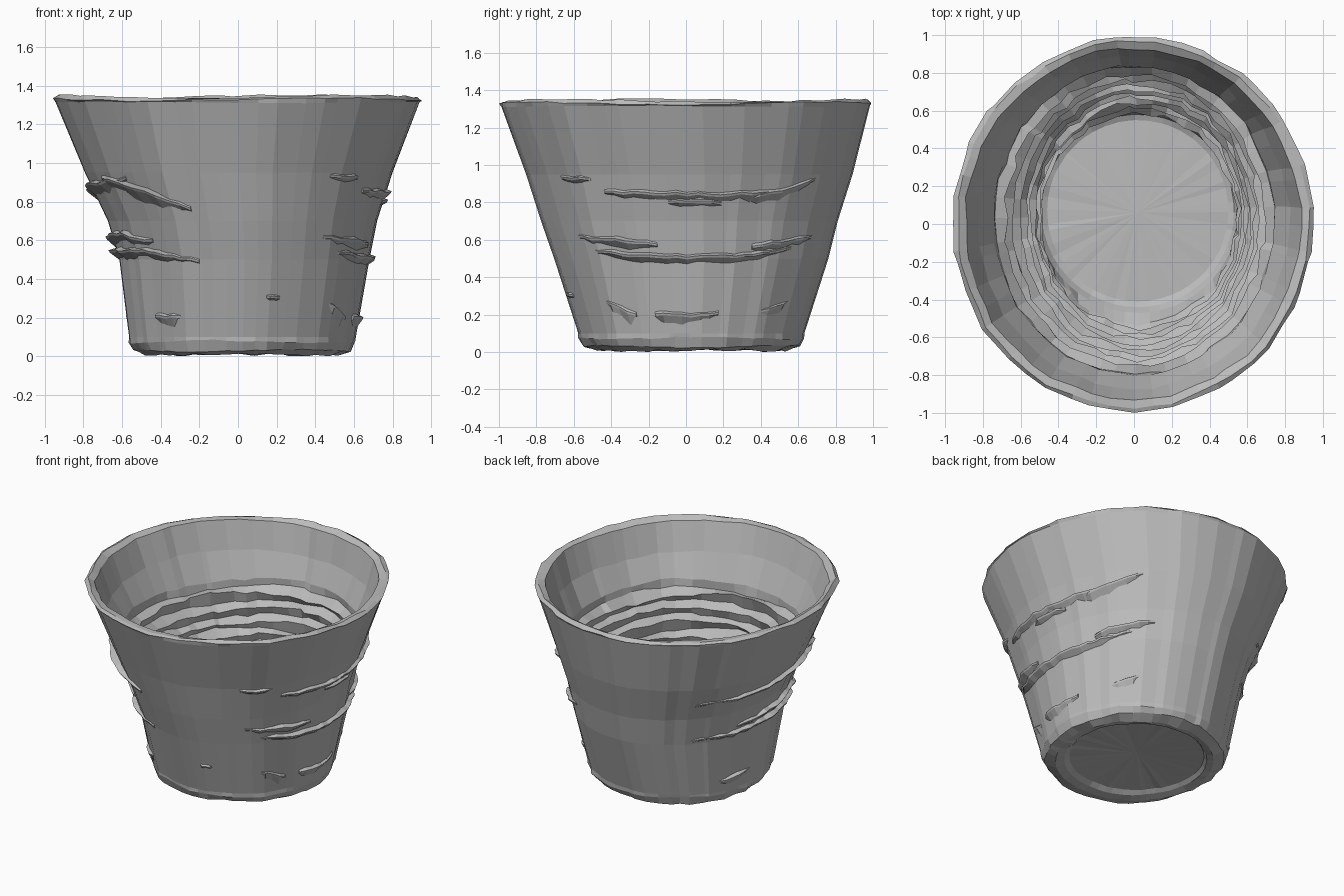
import bpy, bmesh, math, random

random.seed(7)
if "Cube" in bpy.data.objects:
    bpy.data.objects.remove(bpy.data.objects["Cube"], do_unlink=True)

grey = bpy.data.materials.new("plain grey")
grey.use_nodes = True
COLOUR = (0.5, 0.5, 0.5, 1)
grey.diffuse_color = COLOUR
grey.node_tree.nodes["Principled BSDF"].inputs["Base Color"].default_value = COLOUR

# Outer wall profile: height, centre x, half width x, centre y, half width y
WALL = [(0.0, 0.02, 0.55, 0.03, 0.56), (0.09, 0.02, 0.59, 0.03, 0.60),
        (0.5, 0.03, 0.65, 0.03, 0.73), (0.7, 0.02, 0.70, 0.02, 0.79),
        (0.95, 0.0, 0.80, 0.02, 0.87), (1.32, -0.005, 0.95, 0.0, 0.985)]


def wall_point(angle, z, offset=0.0):
    """Point on the outer wall, moved outwards by offset."""
    for low, high in zip(WALL, WALL[1:]):
        if z <= high[0] or high is WALL[-1]:
            t = (z - low[0]) / (high[0] - low[0])
            cx, rx, cy, ry = [a + (b - a) * t for a, b in zip(low[1:], high[1:])]
            return (cx + (rx + offset) * math.cos(angle),
                    cy + (ry + offset) * math.sin(angle), z)


def finish(name, bm):
    bmesh.ops.recalc_face_normals(bm, faces=bm.faces)
    mesh = bpy.data.meshes.new(name)
    bm.to_mesh(mesh)
    bm.free()
    mesh.materials.append(grey)
    obj = bpy.data.objects.new(name, mesh)
    bpy.context.collection.objects.link(obj)
    return obj


def bridge(bm, a, b, closed=True):
    n = len(a)
    for i in range(n if closed else n - 1):
        j = (i + 1) % n
        bm.faces.new((a[i], a[j], b[j], b[i]))


# Cup body: one thin-walled shell with uneven facets
SIDES = 52
step = math.tau / SIDES
angles = [(i + random.uniform(-0.35, 0.35)) * step for i in range(SIDES)]
bumps = [random.uniform(-0.01, 0.007) for _ in range(SIDES)]
bm = bmesh.new()


def wall_ring(z, offset, rough=0.0, wave=0.0):
    ring = []
    phase = random.uniform(0, math.tau)
    for a, bump in zip(angles, bumps):
        x, y, h = wall_point(a, z, offset + bump + random.uniform(-rough, rough))
        h += wave * math.sin(3 * a + phase) + random.uniform(-wave, wave) * 0.6
        ring.append(bm.verts.new((x, y, h)))
    return ring


def base_ring(radius, z, cy, rough):
    return [bm.verts.new((0.02 + radius * math.cos(a), cy + radius * math.sin(a),
                          z + random.uniform(-rough, rough))) for a in angles]


# Foot, outside and rim
rings = [base_ring(0.43, 0.035, 0.05, 0.004), base_ring(0.455, 0.015, 0.04, 0.004),
         base_ring(0.505, 0.008, 0.03, 0.008), wall_ring(0.03, 0.0, 0.006, 0.006),
         wall_ring(0.075, 0.005, 0.004, 0.008), wall_ring(0.1, -0.002),
         wall_ring(0.5, 0.0), wall_ring(0.7, 0.0), wall_ring(0.95, 0.0),
         wall_ring(1.315, 0.0, 0.003, 0.004), wall_ring(1.33, 0.004, 0.006, 0.007),
         wall_ring(1.345, -0.025, 0.005, 0.008), wall_ring(1.33, -0.06, 0.006, 0.005)]
# Inside: two smooth bands, then crumpled ledges down to the floor
rings += [wall_ring(1.14, -0.05, 0.006, 0.008), wall_ring(0.97, -0.06, 0.006, 0.012)]
LEDGES = 9
for k in range(LEDGES):
    z = 0.92 - k * 0.085
    rings.append(wall_ring(z, -0.045, 0.01, 0.016))
    rings.append(wall_ring(z - 0.03, -0.085, 0.012, 0.016))
rings += [base_ring(0.53, 0.14, 0.06, 0.006), base_ring(0.51, 0.105, 0.07, 0.004),
          base_ring(0.48, 0.09, 0.07, 0.003)]
for a, b in zip(rings, rings[1:]):
    bridge(bm, a, b)
# Fans closing the floor and the recess under the foot
for ring, z, cy in ((rings[0], 0.06, 0.05), (rings[-1], 0.1, 0.06)):
    hub = bm.verts.new((0.02, cy, z))
    for i in range(SIDES):
        bm.faces.new((ring[i], ring[(i + 1) % SIDES], hub))
finish("cup_body", bm)


def ridge(name, start, end, heights, depth=0.04, drop=0.06):
    """Ragged wedge along the wall; heights are spread evenly over the arc."""
    bm = bmesh.new()
    count = max(4, int((end - start) / 4))
    loops = []
    for i in range(count + 1):
        t = i / count
        pos = t * (len(heights) - 1)
        k = min(int(pos), len(heights) - 2)
        z = heights[k] + (heights[k + 1] - heights[k]) * (pos - k)
        z += random.uniform(-0.006, 0.006)
        size = min(1, 6 * t * (1 - t)) * random.uniform(0.45, 1)
        a = math.radians(start + (end - start) * t)
        loops.append([bm.verts.new(wall_point(a, h, off)) for h, off in (
            (z + 0.015, -0.015), (z, depth * size),
            (z - 0.012, depth * size * 0.9), (z - 0.02 - drop * size, -0.015))])
    for a, b in zip(loops, loops[1:]):
        bridge(bm, a, b)
    bm.faces.new(loops[0])
    bm.faces.new(loops[-1][::-1])
    finish(name, bm)


# Torn ridges on the left side
ridge("left_upper_ridge", -33, 35, (0.86, 0.85, 0.845, 0.86), 0.03, 0.04)
ridge("left_upper_ridge_end", 22, 52, (0.83, 0.87, 0.93), 0.035)
ridge("left_upper_chip", -53, -38, (0.94, 0.93), 0.035, 0.03)
ridge("left_middle_chip", -8, 12, (0.81, 0.8), 0.025, 0.02)
ridge("left_lower_ridge", -46, 46, (0.55, 0.52, 0.51, 0.52, 0.56), 0.035, 0.03)
ridge("left_lower_front_ridge", -52, -14, (0.62, 0.61, 0.58), 0.03, 0.04)
ridge("left_lower_back_ridge", 26, 58, (0.57, 0.6, 0.62), 0.035, 0.04)

# Torn ridges on the right side
ridge("right_upper_ridge", 134, 222, (0.82, 0.84, 0.89, 0.92), 0.035, 0.05)
ridge("right_upper_front_ridge", 206, 249, (0.93, 0.9, 0.84, 0.77), 0.045, 0.07)
ridge("right_lower_ridge", 134, 249, (0.53, 0.54, 0.55, 0.55, 0.5), 0.04, 0.04)
ridge("right_lower_upper_ridge", 160, 226, (0.58, 0.62, 0.64, 0.6), 0.035, 0.05)

# Small dents and flakes near the foot
ridge("left_low_flake", -18, 13, (0.21, 0.2, 0.21), 0.025, 0.06)
ridge("left_back_flake", 35, 52, (0.22, 0.27), 0.02, 0.12)
ridge("left_front_flake", -45, -28, (0.28, 0.2), 0.015, 0.12)
ridge("right_front_flake", 222, 238, (0.21, 0.21), 0.025, 0.08)
ridge("right_back_flake", 150, 172, (0.18, 0.21), 0.02, 0.05)
ridge("front_flake", 281, 288, (0.315, 0.31), 0.02, 0.01)
